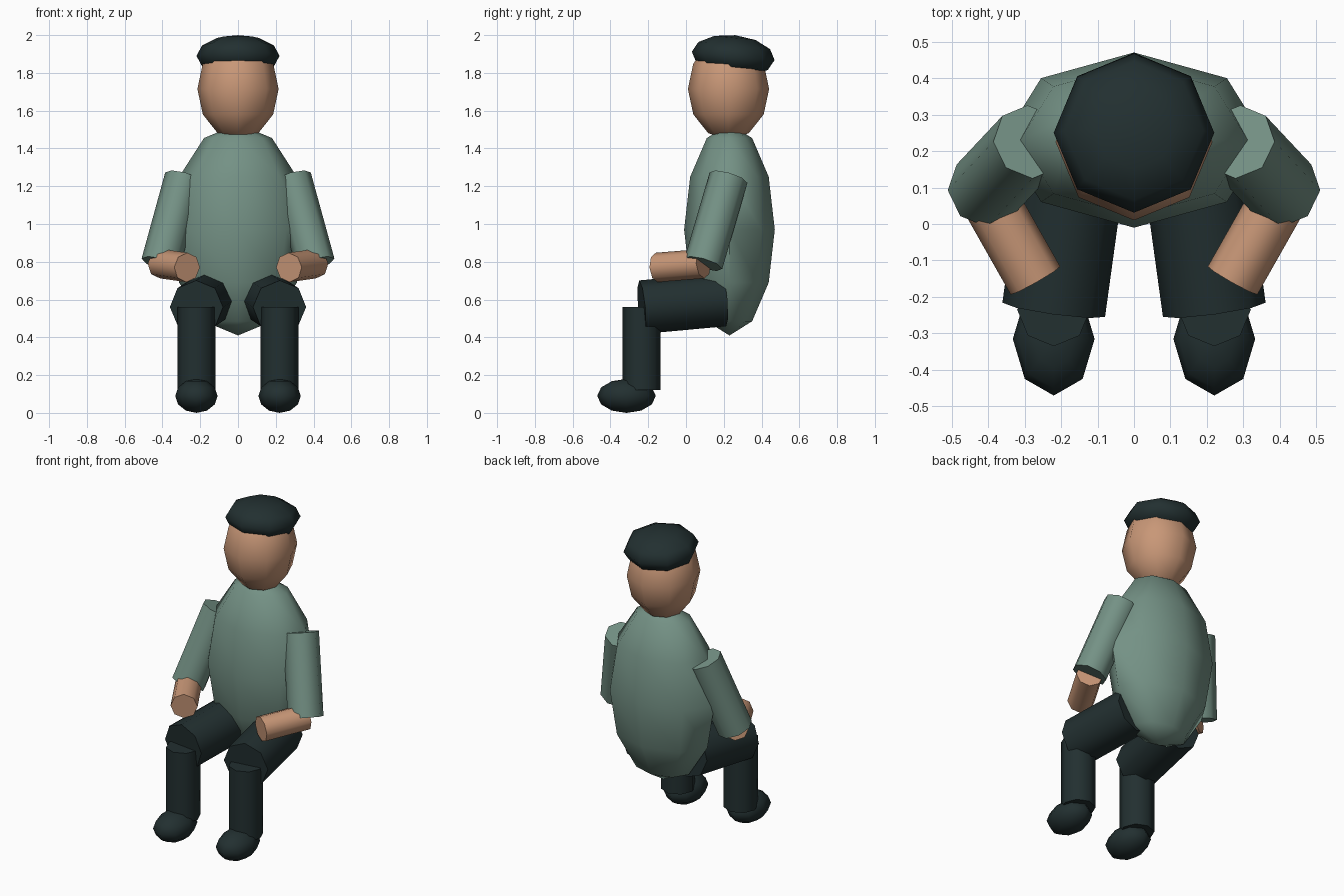
import bpy
import bmesh
import math
from mathutils import Matrix, Vector

cube = bpy.data.objects.get("Cube")
if cube:
    bpy.data.objects.remove(cube, do_unlink=True)


def material(name, rgb):
    mat = bpy.data.materials.new(name)
    mat.use_nodes = True
    mat.diffuse_color = (*rgb, 1)
    mat.node_tree.nodes["Principled BSDF"].inputs["Base Color"].default_value = (*rgb, 1)
    return mat


SKIN = material("skin", (0.58, 0.31, 0.185))
GREEN = material("sage green shirt", (0.175, 0.285, 0.235))
DARK = material("dark slate cloth", (0.016, 0.029, 0.030))


def finish(name, bm, mat):
    """Turn the bmesh into a smooth object with sharp end caps."""
    mesh = bpy.data.meshes.new(name)
    bm.to_mesh(mesh)
    bm.free()
    mesh.materials.append(mat)
    for face in mesh.polygons:
        face.use_smooth = True
    mesh.set_sharp_from_angle(angle=math.radians(60))
    obj = bpy.data.objects.new(name, mesh)
    bpy.context.collection.objects.link(obj)
    return obj


def ellipsoid(name, centre, radii, mat, tilt=0.0):
    bm = bmesh.new()
    place = Matrix.Translation(centre) @ Matrix.Rotation(tilt, 4, "X") @ Matrix.Diagonal((*radii, 1))
    bmesh.ops.create_uvsphere(bm, u_segments=8, v_segments=6, radius=1, matrix=place)
    return finish(name, bm, mat)


def limb(name, start, end, radius, mat):
    """Eight-sided cylinder between two joints."""
    a, b = Vector(start), Vector(end)
    turn = (b - a).to_track_quat("Z", "Y").to_matrix().to_4x4()
    bm = bmesh.new()
    bmesh.ops.create_cone(bm, cap_ends=True, segments=8, radius1=radius, radius2=radius,
                          depth=(b - a).length, matrix=Matrix.Translation((a + b) / 2) @ turn)
    return finish(name, bm, mat)


# Body, head and tilted cap
ellipsoid("torso", (0, 0.23, 0.97), (0.36, 0.24, 0.56), GREEN)
ellipsoid("head", (0, 0.225, 1.715), (0.215, 0.215, 0.27), SKIN)
ellipsoid("cap", (0, 0.25, 1.89), (0.22, 0.22, 0.11), DARK, tilt=-0.1)

# Paired arms and legs
for side, s in (("left", 1), ("right", -1)):
    shoulder = (s * 0.285, 0.225, 1.245)
    elbow = (s * 0.41, 0.092, 0.79)
    hand = (s * 0.27, -0.155, 0.77)
    hip = (s * 0.16, 0.2, 0.6)
    knee = (s * 0.22, -0.235, 0.56)
    ankle = (s * 0.22, -0.235, 0.12)
    limb(side + "_sleeve", shoulder, elbow, 0.104, GREEN)
    limb(side + "_forearm", elbow, hand, 0.078, SKIN)
    limb(side + "_thigh", hip, knee, 0.142, DARK)
    limb(side + "_shin", knee, ankle, 0.1, DARK)
    ellipsoid(side + "_shoe", (s * 0.22, -0.315, 0.09), (0.112, 0.155, 0.09), DARK)
